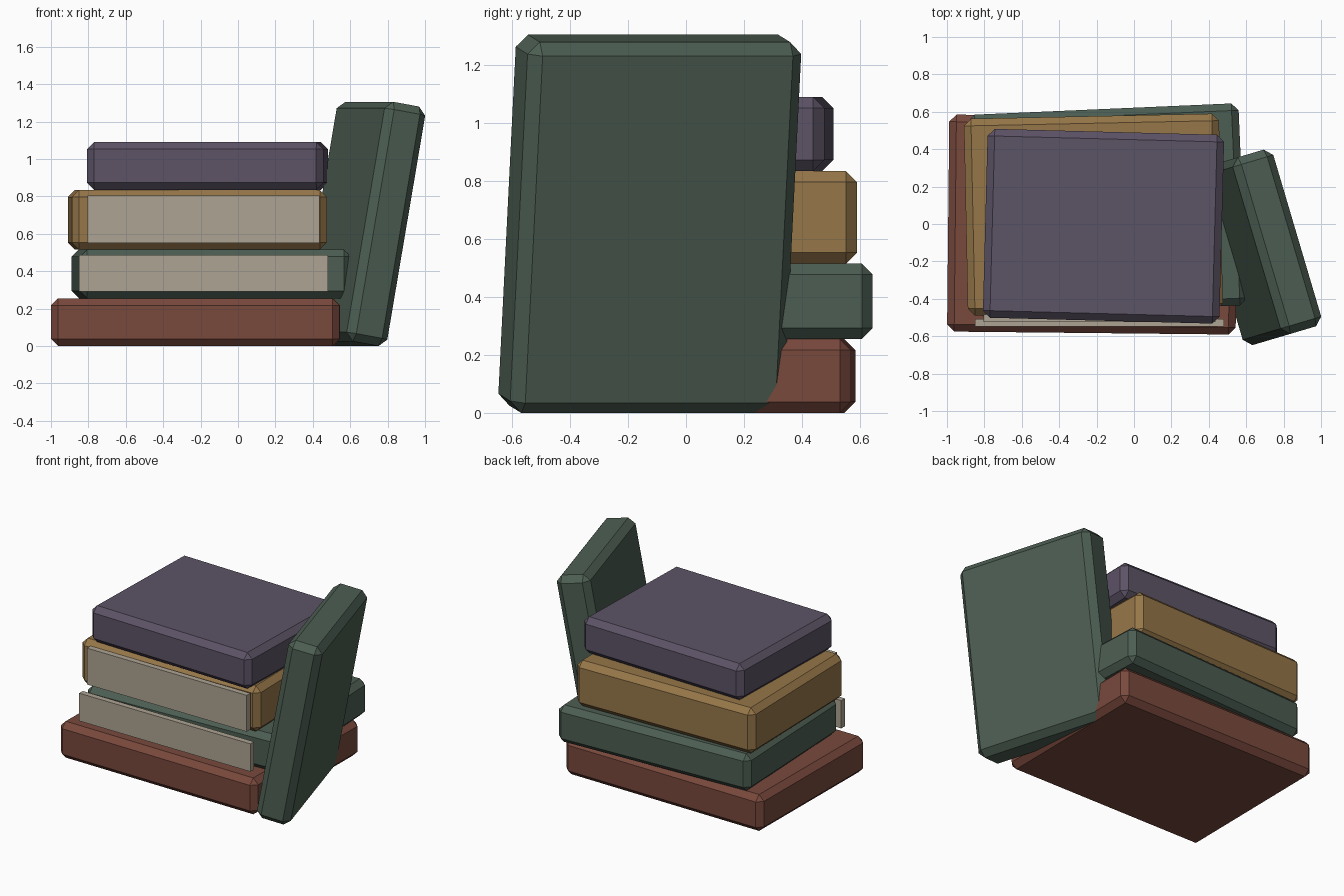
import bpy, bmesh
from math import radians

if "Cube" in bpy.data.objects:
    bpy.data.objects.remove(bpy.data.objects["Cube"])


def material(name, color):
    m = bpy.data.materials.new(name)
    m.diffuse_color = (*color, 1)
    m.use_nodes = True
    m.node_tree.nodes["Principled BSDF"].inputs["Base Color"].default_value = m.diffuse_color
    return m


RED = material("red_cover", (0.19, 0.066, 0.046))
GREEN = material("green_cover", (0.073, 0.112, 0.085))
OCHRE = material("ochre_cover", (0.305, 0.183, 0.066))
PURPLE = material("purple_cover", (0.108, 0.087, 0.133))
PAPER = material("paper", (0.42, 0.37, 0.29))


def block(name, size, loc, mat, rot=(0, 0, 0), bevel=0.0):
    """Box with optional single-segment chamfer."""
    bm = bmesh.new()
    bmesh.ops.create_cube(bm, size=1)
    bmesh.ops.scale(bm, vec=size, verts=bm.verts)
    if bevel:
        bmesh.ops.bevel(bm, geom=bm.edges[:], offset=bevel, segments=1,
                        affect='EDGES', clamp_overlap=True)
    mesh = bpy.data.meshes.new(name)
    bm.to_mesh(mesh)
    bm.free()
    mesh.materials.append(mat)
    ob = bpy.data.objects.new(name, mesh)
    ob.location = loc
    ob.rotation_euler = [radians(a) for a in rot]
    bpy.context.collection.objects.link(ob)
    return ob


# Stacked books: name, width, depth, z range, centre x/y, twist, material
books = [
    ("bottom_book", 1.543, 1.16, 0.00, 0.255, -0.222, -0.003, -0.6, RED),
    ("second_book", 1.450, 1.08, 0.255, 0.515, -0.143, 0.075, 2.5, GREEN),
    ("third_book", 1.364, 1.053, 0.515, 0.835, -0.217, 0.050, 1.2, OCHRE),
    ("top_book", 1.265, 1.01, 0.835, 1.09, -0.163, -0.012, -1.5, PURPLE),
]
for name, w, d, z0, z1, x, y, twist, mat in books:
    block(name, (w, d, z1 - z0), (x, y, (z0 + z1) / 2), mat,
          (0, 0, twist), 0.038)

# Page slabs on the front of the middle books
block("second_book_pages", (1.33, 0.04, 0.195), (-0.185, -0.527, 0.3875), PAPER)
block("third_book_pages", (1.24, 0.04, 0.255), (-0.185, -0.505, 0.6775), PAPER)

# Book leaning against the stack
block("leaning_book", (0.23, 0.985, 1.30), (0.663, -0.125, 0.6525), GREEN,
      (0, 10, 16.5), 0.042)
